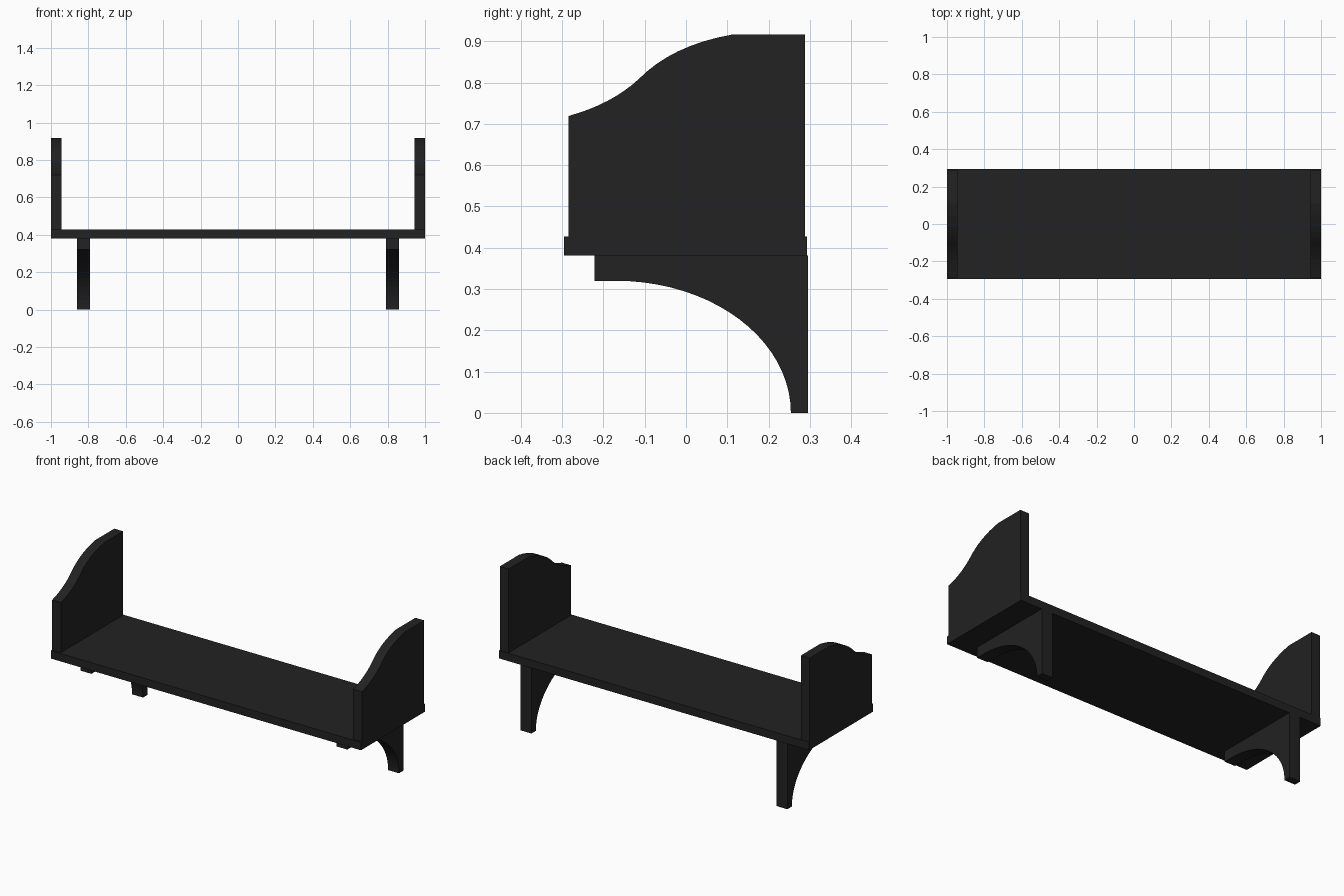
import bpy, bmesh, math

if "Cube" in bpy.data.objects:
    bpy.data.objects.remove(bpy.data.objects["Cube"])

black = bpy.data.materials.new("matte black")
black.diffuse_color = (0.016, 0.016, 0.016, 1)
black.use_nodes = True
black.node_tree.nodes["Principled BSDF"].inputs["Base Color"].default_value = black.diffuse_color


def extrude_profile(name, profile, x0, x1):
    """Solid from a (y, z) outline extruded from x0 to x1."""
    bm = bmesh.new()
    face = bm.faces.new([bm.verts.new((x0, y, z)) for y, z in profile])
    ext = bmesh.ops.extrude_face_region(bm, geom=[face])
    verts = [g for g in ext["geom"] if isinstance(g, bmesh.types.BMVert)]
    bmesh.ops.translate(bm, vec=(x1 - x0, 0, 0), verts=verts)
    bmesh.ops.recalc_face_normals(bm, faces=bm.faces)
    mesh = bpy.data.meshes.new(name)
    bm.to_mesh(mesh)
    bm.free()
    mesh.materials.append(black)
    obj = bpy.data.objects.new(name, mesh)
    bpy.context.collection.objects.link(obj)
    return obj


def quad_curve(a, c, b, n=8):
    """Points on a quadratic curve from a to b with control c."""
    return [tuple((1 - t) ** 2 * p + 2 * t * (1 - t) * q + t * t * r
                  for p, q, r in zip(a, c, b))
            for t in (i / n for i in range(n + 1))]


# Shelf board
extrude_profile("shelf_board", [(-0.295, 0.381), (0.293, 0.381),
                                (0.293, 0.427), (-0.295, 0.427)], -1, 1)

# End panel outline: S-curved top edge
low = quad_curve((-0.285, 0.719), (-0.18, 0.748), (-0.115, 0.808))
high = quad_curve((-0.115, 0.808), (-0.035, 0.89), (0.11, 0.916))
panel = [(0.288, 0.427), (-0.285, 0.427)] + low + high[1:] + [(0.288, 0.916)]

# Bracket outline: quarter-ellipse cut under the arm
arc = [(-0.17 + 0.424 * math.sin(a), 0.32 * math.cos(a))
       for a in (math.pi / 2 * i / 20 for i in range(21))]
bracket = [(0.295, 0.381), (-0.222, 0.381), (-0.222, 0.32)] + arc + [(0.295, 0)]

for side, s in (("left", -1), ("right", 1)):
    extrude_profile(side + "_end_panel", panel, s * 0.943, s * 1.0)
    extrude_profile(side + "_bracket", bracket, s * 0.791, s * 0.861)
